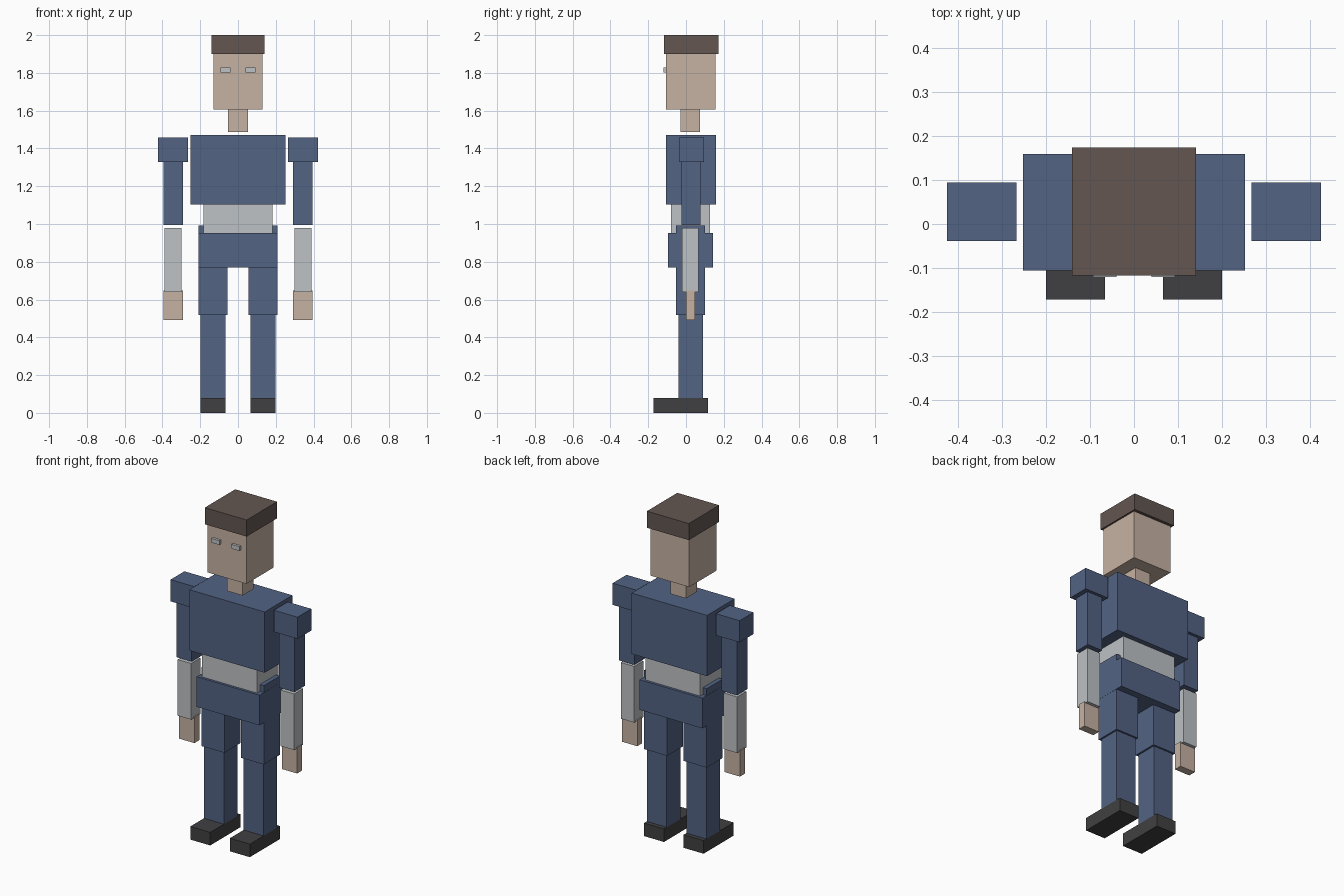
import bpy
import bmesh
from mathutils import Matrix, Vector

if "Cube" in bpy.data.objects:
    bpy.data.objects.remove(bpy.data.objects["Cube"])


def material(name, r, g, b):
    """Flat colour given as 0-255 screen values, stored as linear."""
    mat = bpy.data.materials.new(name)
    mat.diffuse_color = [((v / 255 + 0.055) / 1.055) ** 2.4 for v in (r, g, b)] + [1]
    mat.use_nodes = True
    mat.node_tree.nodes["Principled BSDF"].inputs["Base Color"].default_value = mat.diffuse_color
    return mat


skin = material("skin", 198, 178, 163)
blue = material("blue cloth", 82, 99, 132)
grey = material("light grey cloth", 190, 194, 197)
brown = material("brown hair", 99, 86, 81)
dark = material("dark shoe", 64, 64, 66)


def box(name, mat, x, y, z):
    """Box spanning the (low, high) range on each axis."""
    low, high = Vector((x[0], y[0], z[0])), Vector((x[1], y[1], z[1]))
    bm = bmesh.new()
    bmesh.ops.create_cube(bm, size=1, matrix=Matrix.Diagonal((*(high - low), 1)))
    mesh = bpy.data.meshes.new(name)
    bm.to_mesh(mesh)
    bm.free()
    mesh.materials.append(mat)
    obj = bpy.data.objects.new(name, mesh)
    obj.location = (low + high) / 2
    bpy.context.collection.objects.link(obj)


def middle(name, mat, half_width, y, z):
    box(name, mat, (-half_width, half_width), y, z)


def pair(name, mat, x, y, z):
    box("left_" + name, mat, x, y, z)
    box("right_" + name, mat, (-x[1], -x[0]), y, z)


# Head and neck
middle("hair", brown, 0.14, (-0.117, 0.173), (1.90, 2.0))
middle("head", skin, 0.13, (-0.105, 0.155), (1.607, 1.90))
middle("neck", skin, 0.052, (-0.03, 0.075), (1.487, 1.607))
pair("eye", grey, (0.04, 0.093), (-0.12, -0.10), (1.802, 1.828))

# Body
middle("chest", blue, 0.252, (-0.105, 0.159), (1.103, 1.47))
middle("waist", grey, 0.183, (-0.08, 0.127), (0.94, 1.103))
middle("pelvis", blue, 0.21, (-0.095, 0.143), (0.77, 0.952))

# Arms
pair("shoulder", blue, (0.266, 0.424), (-0.038, 0.094), (1.328, 1.459))
pair("upper_arm", blue, (0.292, 0.395), (-0.025, 0.076), (0.994, 1.328))
pair("forearm", grey, (0.299, 0.389), (-0.02, 0.067), (0.64, 0.979))
pair("hand", skin, (0.292, 0.394), (0.001, 0.048), (0.492, 0.648))

# Legs
pair("thigh", blue, (0.055, 0.209), (-0.052, 0.101), (0.517, 0.993))
pair("shin", blue, (0.066, 0.199), (-0.041, 0.09), (0.079, 0.517))
pair("foot", dark, (0.066, 0.199), (-0.171, 0.116), (0.0, 0.079))
